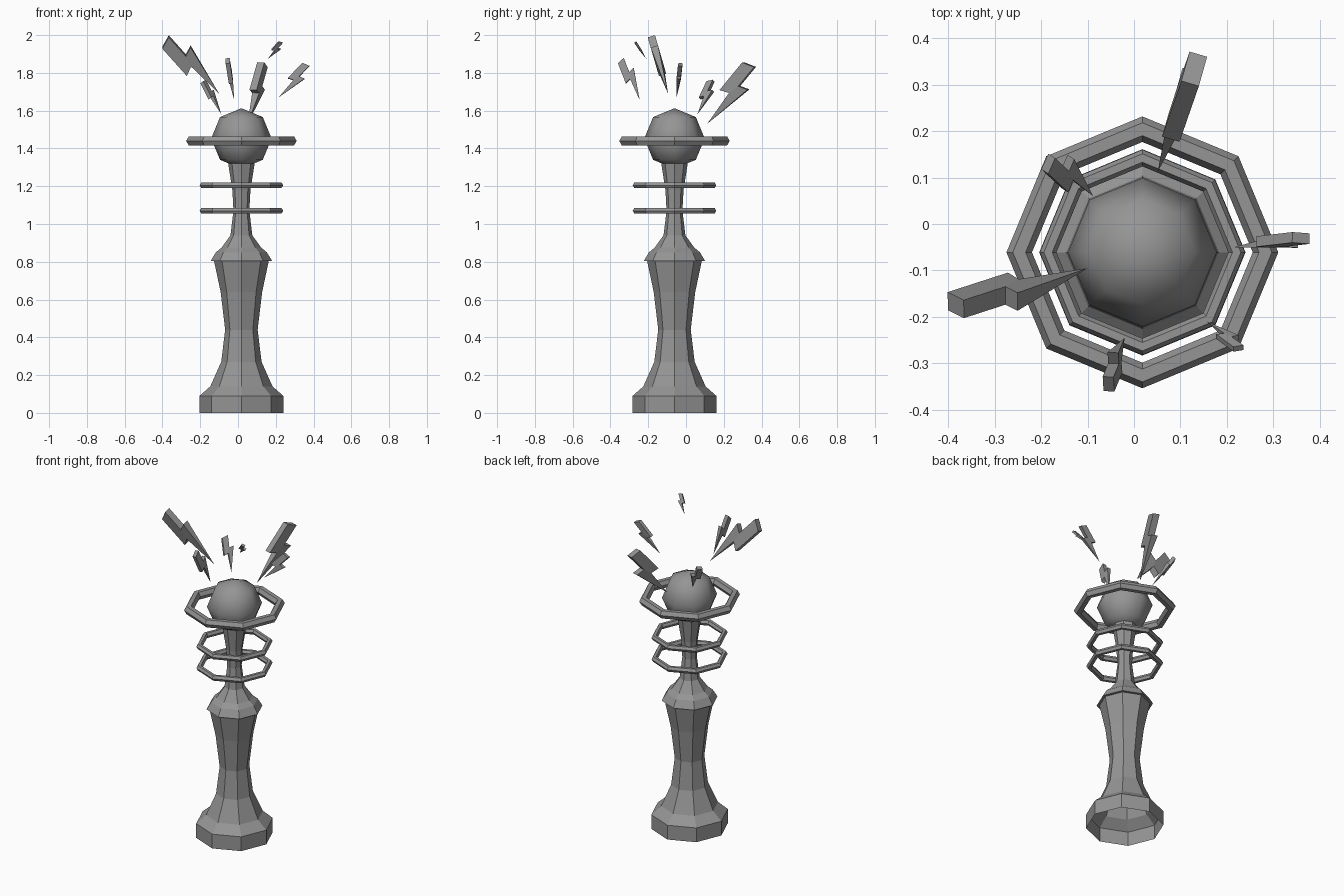
import bpy, bmesh, math
from mathutils import Vector

cube = bpy.data.objects.get("Cube")
if cube:
    bpy.data.objects.remove(cube, do_unlink=True)

AXIS = Vector((0.018, -0.061, 0))
SIDES = 8

grey = bpy.data.materials.new("stone_grey")
grey.use_nodes = True
grey.diffuse_color = (0.3, 0.3, 0.3, 1)
grey.node_tree.nodes["Principled BSDF"].inputs["Base Color"].default_value = grey.diffuse_color


def add_object(name, bm):
    mesh = bpy.data.meshes.new(name)
    bm.to_mesh(mesh)
    bm.free()
    mesh.materials.append(grey)
    obj = bpy.data.objects.new(name, mesh)
    bpy.context.collection.objects.link(obj)
    return obj


def lathe(name, profile, closed=False):
    """Sweep (radius, height) points around the axis as an octagon."""
    bm = bmesh.new()
    loops = []
    for i in range(SIDES):
        a = i * math.tau / SIDES
        loops.append([bm.verts.new(AXIS + Vector((r * math.cos(a), r * math.sin(a), z)))
                      for r, z in profile])
    count = len(profile)
    for i in range(SIDES):
        here, there = loops[i], loops[(i + 1) % SIDES]
        for j in range(count if closed else count - 1):
            k = (j + 1) % count
            bm.faces.new((here[j], there[j], there[k], here[k]))
    return add_object(name, bm)


def ring(name, radius, tube, height):
    section = [(radius + tube * math.cos(k * math.pi / 3),
                height + tube * math.sin(k * math.pi / 3)) for k in range(6)]
    lathe(name, section, closed=True)


# Outline of a bolt: (across, along), starting after the pointed tip
BOLT = [(0.19, 0.72), (0.06, 0.68), (0.085, 1.02), (-0.085, 0.97), (-0.12, 0.48), (0.01, 0.53)]


def bolt(name, tip, end, side):
    tip, end, side = Vector(tip), Vector(end), Vector(side)
    along = end - tip
    size = along.length
    across = (side - along * side.dot(along) / size ** 2).normalized() * size
    depth = along.cross(across).normalized() * size * 0.05
    bm = bmesh.new()
    point = bm.verts.new(tip)
    front, back = [[bm.verts.new(tip + across * u + along * v + depth * s) for u, v in BOLT]
                   for s in (1, -1)]
    # Split each flat side into the pointed half and the outer bar
    for f in (front, back):
        bm.faces.new((point, f[0], f[1], f[5]))
        bm.faces.new((f[1], f[2], f[3], f[4], f[5]))
    for i in range(5):
        bm.faces.new((front[i], front[i + 1], back[i + 1], back[i]))
    bm.faces.new((point, front[0], back[0]))
    bm.faces.new((point, front[5], back[5]))
    bmesh.ops.recalc_face_normals(bm, faces=bm.faces)
    add_object(name, bm)


# Hollow column with an open underside, collar and slim neck
lathe("column", [(0.222, 0), (0.222, 0.09), (0.165, 0.14), (0.107, 0.27), (0.086, 0.44),
                 (0.11, 0.64), (0.145, 0.805), (0.162, 0.805), (0.135, 0.85),
                 (0.105, 0.875), (0.058, 0.94), (0.042, 1.07), (0.048, 1.18), (0.07, 1.32)])

# Floating rings
ring("lower_ring", 0.203, 0.018, 1.07)
ring("middle_ring", 0.203, 0.018, 1.205)
ring("orb_ring", 0.265, 0.0275, 1.44)

# Orb
orb_mesh = bmesh.new()
bmesh.ops.create_uvsphere(orb_mesh, u_segments=SIDES, v_segments=4, radius=0.16)
bmesh.ops.translate(orb_mesh, verts=orb_mesh.verts, vec=AXIS + Vector((0, 0, 1.453)))
for face in orb_mesh.faces:
    face.smooth = True
add_object("orb", orb_mesh)

# Lightning bolts: tip, outer end, direction of the wide barb
bolt("bolt_front_right", (-0.1, -0.095, 1.69), (-0.385, -0.175, 1.965), (0.7, -0.2, 0.7))
bolt("bolt_back_left", (0.051, 0.112, 1.53), (0.13, 0.335, 1.845), (0.2, 0.75, -0.6))
bolt("bolt_left", (0.215, -0.05, 1.67), (0.36, -0.03, 1.845), (0.77, -0.1, -0.63))
bolt("bolt_back_right", (-0.088, 0.06, 1.58), (-0.185, 0.13, 1.755), (0.5, 0.8, 0))
bolt("bolt_front", (-0.02, -0.245, 1.655), (-0.055, -0.345, 1.865), (0, 0.9, 0.4))
bolt("bolt_front_left", (0.157, -0.21, 1.874), (0.225, -0.268, 1.962), (1.44, 0.5, -0.75))
